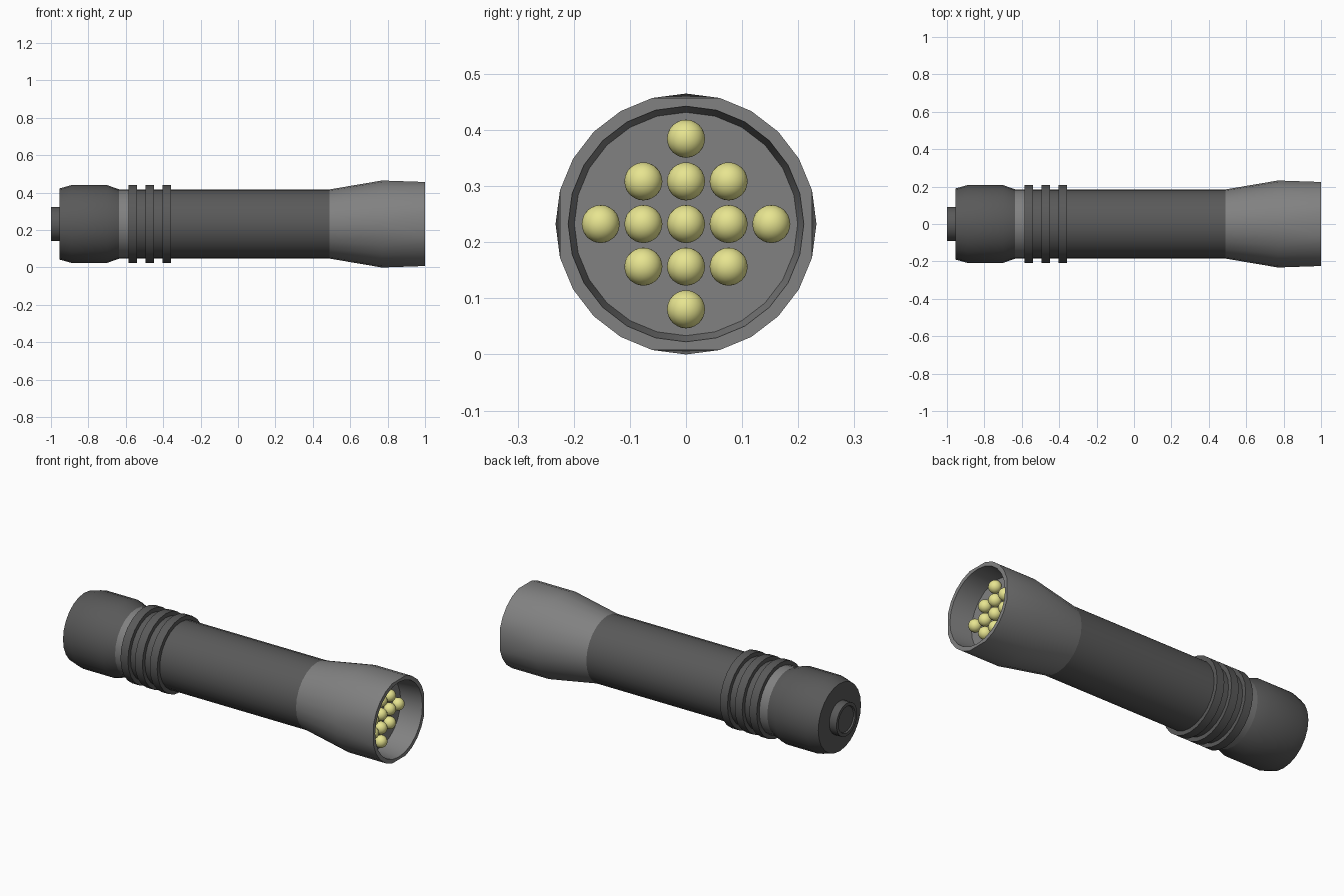
import bpy, bmesh, math

if "Cube" in bpy.data.objects:
    bpy.data.objects.remove(bpy.data.objects["Cube"])

CZ = 0.2325      # height of the torch axis
N = 24           # sides of every round part


def material(name, rgb):
    m = bpy.data.materials.new(name)
    m.diffuse_color = (*rgb, 1)
    m.use_nodes = True
    m.node_tree.nodes["Principled BSDF"].inputs["Base Color"].default_value = m.diffuse_color
    return m


dark = material("dark_grey", (0.10, 0.10, 0.10))
mid = material("mid_grey", (0.22, 0.22, 0.22))
yellow = material("led_yellow", (0.80, 0.78, 0.28))


def finish(bm, name, mat, angle=28):
    bmesh.ops.recalc_face_normals(bm, faces=bm.faces)
    me = bpy.data.meshes.new(name)
    bm.to_mesh(me)
    bm.free()
    ob = bpy.data.objects.new(name, me)
    bpy.context.collection.objects.link(ob)
    me.materials.append(mat)
    bpy.ops.object.select_all(action='DESELECT')
    ob.select_set(True)
    bpy.context.view_layer.objects.active = ob
    bpy.ops.object.shade_smooth_by_angle(angle=math.radians(angle))
    return ob


def lathe(name, profile, mat, cap_start=False, cap_end=False, flat_rows=()):
    """Revolve (x, radius) points about the torch axis; flat_rows lose
    their four axis corners to flats."""
    bm = bmesh.new()
    rows = []
    for k, (x, r) in enumerate(profile):
        row = []
        for i in range(N):
            a = 2 * math.pi * i / N
            rr = r * math.cos(2 * math.pi / N) if k in flat_rows and i % 6 == 0 else r
            row.append(bm.verts.new((x, rr * math.sin(a), CZ + rr * math.cos(a))))
        rows.append(row)
    for k, (p, q) in enumerate(zip(rows, rows[1:])):
        for i in range(N):
            j = (i + 1) % N
            if k + 1 in flat_rows and k not in flat_rows and i % 6 in (0, 5):
                # split so a clean triangular flat runs to the rim
                if i % 6 == 0:
                    bm.faces.new((p[i], p[j], q[j]))
                    bm.faces.new((p[i], q[j], q[i]))
                else:
                    bm.faces.new((p[i], p[j], q[i]))
                    bm.faces.new((p[j], q[j], q[i]))
            else:
                bm.faces.new((p[i], p[j], q[j], q[i]))
    if cap_start:
        bm.faces.new(rows[0])
    if cap_end:
        bm.faces.new(rows[-1])
    return finish(bm, name, mat)


# Barrel with three grip rings
barrel = [(-0.585, 0.185)]
for x in (-0.585, -0.495, -0.403):
    barrel += [(x, 0.185), (x, 0.208), (x + 0.046, 0.208), (x + 0.046, 0.185)]
lathe("barrel", barrel[1:] + [(0.49, 0.185)], dark)

# Collar between the grip and the tail cap
lathe("collar", [(-0.635, 0.185), (-0.585, 0.185)], mid)

# Tail cap and push button
lathe("tail_cap", [(-0.955, 0.19), (-0.89, 0.208), (-0.70, 0.208), (-0.635, 0.185)],
      dark, cap_start=True)
lathe("button", [(-0.992, 0.07), (-1.0, 0.074), (-1.0, 0.092), (-0.953, 0.092)],
      dark, cap_start=True)

# Flared head with rim, inner wall and LED plate
lathe("head", [(0.49, 0.185), (0.77, 0.2325), (1.0, 0.2325), (1.0, 0.21), (0.872, 0.199)],
      mid, cap_end=True, flat_rows=(2,))

# LEDs in a diamond pattern
STEP = 0.076
for iy in range(-2, 3):
    for iz in range(-2, 3):
        if abs(iy) + abs(iz) > 2 and not (abs(iy) == 1 and abs(iz) == 1):
            continue
        bm = bmesh.new()
        bmesh.ops.create_icosphere(bm, subdivisions=3, radius=0.034)
        bmesh.ops.translate(bm, verts=bm.verts, vec=(0.888, iy * STEP, CZ + iz * STEP))
        finish(bm, f"led_{iy + 2}_{iz + 2}", yellow)
